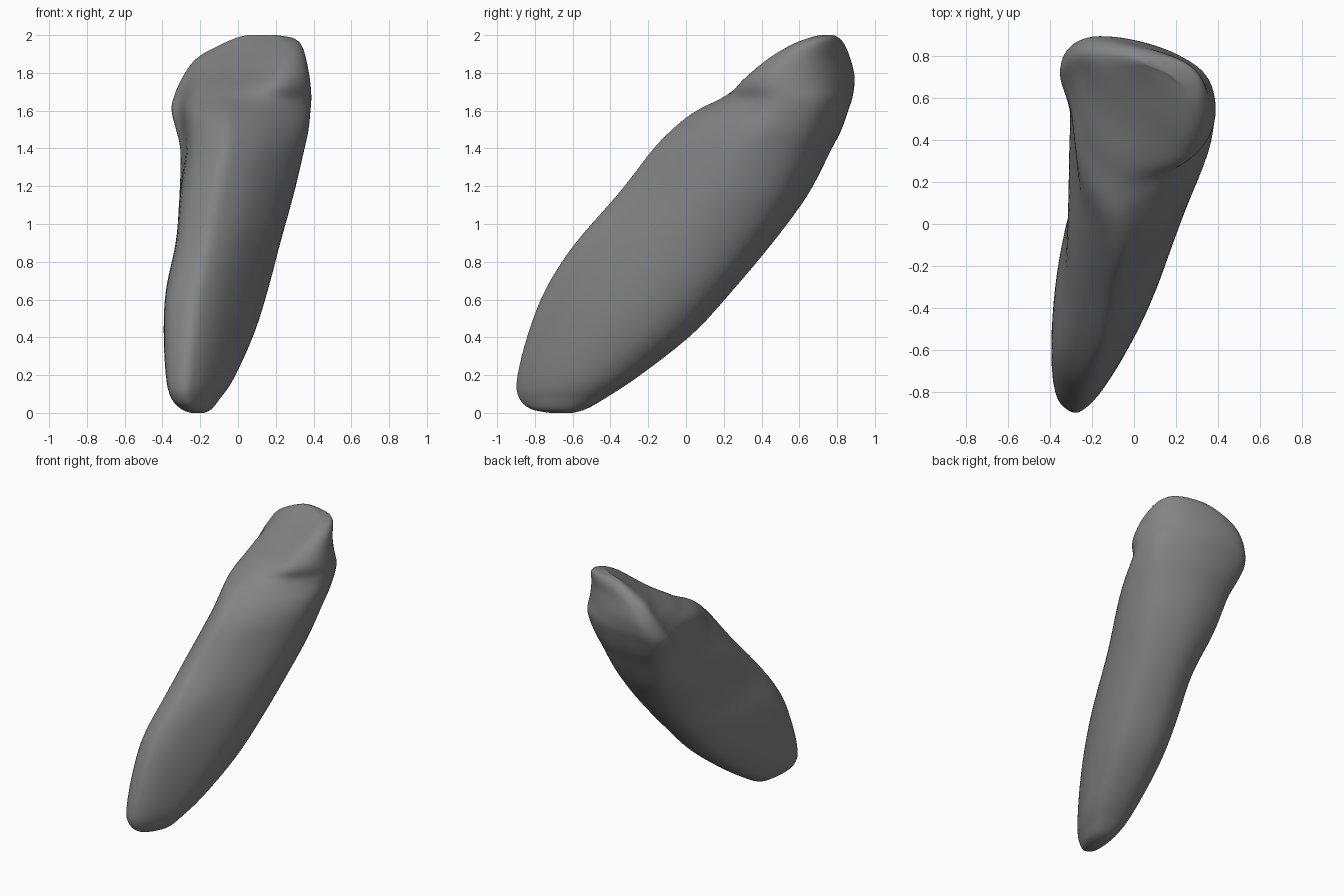
import bpy, bmesh

if "Cube" in bpy.data.objects:
    bpy.data.objects.remove(bpy.data.objects["Cube"])

# Height stations: z, left x, right x, front y, back y, section blend (0 root, 1 neck, 2 crown)
STATIONS = [
    (0.00, -0.25, -0.18, -0.72, -0.60, 0), (0.02, -0.30, -0.14, -0.82, -0.53, 0),
    (0.07, -0.35, -0.10, -0.88, -0.44, 0), (0.17, -0.38, -0.03, -0.90, -0.29, 0),
    (0.40, -0.395, 0.08, -0.845, 0.02, 0), (0.65, -0.385, 0.16, -0.75, 0.25, 0),
    (0.90, -0.33, 0.225, -0.59, 0.46, 0.1), (1.15, -0.312, 0.295, -0.37, 0.645, 0.45),
    (1.38, -0.305, 0.35, -0.19, 0.765, 0.75), (1.50, -0.33, 0.375, -0.08, 0.825, 0.9),
    (1.60, -0.355, 0.385, 0.05, 0.86, 1.0), (1.68, -0.34, 0.39, 0.21, 0.885, 1.2),
    (1.78, -0.295, 0.38, 0.315, 0.895, 1.6), (1.88, -0.22, 0.36, 0.44, 0.87, 1.9),
    (1.95, -0.09, 0.335, 0.56, 0.84, 2), (1.985, -0.01, 0.29, 0.65, 0.81, 2),
    (2.00, 0.05, 0.20, 0.71, 0.78, 2),
]

# Cross-sections inside a unit square, starting at the front ridge, counter-clockwise
ROOT = [(.26, 0), (.45, .04), (.66, .18), (.9, .43), (1, .68), (.94, .87),
        (.74, .97), (.5, 1), (.26, .93), (.12, .74), (.03, .45), (.03, .13)]
NECK = [(.35, 0), (.53, .05), (.73, .18), (.93, .39), (1, .57), (.94, .8),
        (.7, .94), (.4, 1), (.08, .97), (0, .81), (.07, .66), (.14, .25)]
CROWN = [(.4, .42), (.62, .23), (.82, .03), (.95, .1), (1, .31), (.94, .56),
         (.75, .79), (.43, .95), (.16, 1), (.01, .9), (.05, .74), (.2, .58)]


def spline(p0, p1, p2, p3, t):
    """Catmull-Rom point between p1 and p2."""
    return [0.5 * (2*b + (c - a)*t + (2*a - 5*b + 4*c - d)*t*t + (3*b - a - 3*c + d)*t**3)
            for a, b, c, d in zip(p0, p1, p2, p3)]


def smooth_loop(pts, steps):
    n = len(pts)
    return [spline(pts[i-1], pts[i], pts[(i+1) % n], pts[(i+2) % n], k / steps)
            for i in range(n) for k in range(steps)]


def smooth_path(pts, steps):
    last = len(pts) - 1
    out = [spline(pts[max(i-1, 0)], pts[i], pts[i+1], pts[min(i+2, last)], k / steps)
           for i in range(last) for k in range(steps)]
    return out + [list(pts[-1])]


def fit(values, lo, hi):
    """Stretch values to fill the range lo..hi exactly."""
    a, b = min(values), max(values)
    return [lo + (hi - lo) * (v - a) / (b - a) for v in values]


shapes = [smooth_loop(s, 6) for s in (ROOT, NECK, CROWN)]
bm = bmesh.new()
rings = []

# Loft the blended sections up the tooth
for z, xl, xr, yf, yb, w in smooth_path(STATIONS, 5):
    w = min(max(w, 0), 2)
    i = min(int(w), 1)
    f = w - i
    section = [(a[0] + (b[0] - a[0]) * f, a[1] + (b[1] - a[1]) * f)
               for a, b in zip(shapes[i], shapes[i+1])]
    xs = fit([p[0] for p in section], xl, xr)
    ys = fit([p[1] for p in section], yf, yb)
    rings.append([bm.verts.new((x, y, z)) for x, y in zip(xs, ys)])
n = len(rings[0])
for lo, hi in zip(rings, rings[1:]):
    for j in range(n):
        k = (j + 1) % n
        bm.faces.new((lo[j], lo[k], hi[k], hi[j]))

# Soften the surface between the two end rings
inner = [v for ring in rings[6:-6] for v in ring]
for _ in range(5):
    bmesh.ops.smooth_vert(bm, verts=inner, factor=0.5, use_axis_x=True, use_axis_y=True)

# Close the root tip and biting edge
bm.faces.new(rings[0][::-1])
bm.faces.new(rings[-1])
bmesh.ops.recalc_face_normals(bm, faces=bm.faces)

mesh = bpy.data.meshes.new("tooth")
bm.to_mesh(mesh)
bm.free()
tooth = bpy.data.objects.new("tooth", mesh)
bpy.context.collection.objects.link(tooth)
for p in mesh.polygons:
    p.use_smooth = True

# Dark grey surface
grey = bpy.data.materials.new("dark_grey")
grey.diffuse_color = (0.23, 0.23, 0.23, 1)
grey.use_nodes = True
grey.node_tree.nodes["Principled BSDF"].inputs["Base Color"].default_value = grey.diffuse_color
mesh.materials.append(grey)
